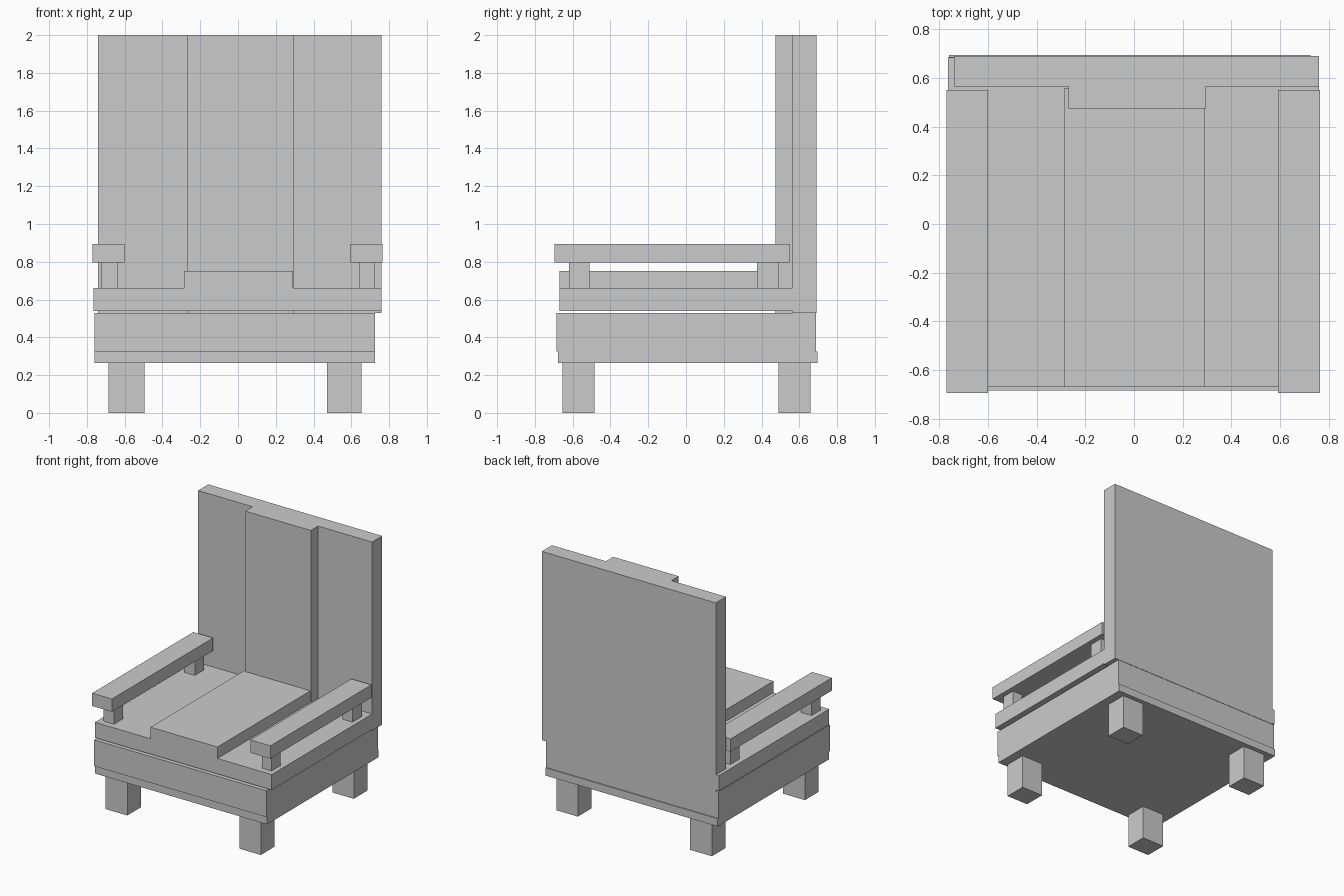
import bpy
import bmesh
from mathutils import Vector

if "Cube" in bpy.data.objects:
    bpy.data.objects.remove(bpy.data.objects["Cube"], do_unlink=True)

# Single plain grey for the whole chair
grey = bpy.data.materials.new("plain grey")
grey.use_nodes = True
colour = (0.6, 0.6, 0.6, 1)
grey.diffuse_color = colour
grey.node_tree.nodes["Principled BSDF"].inputs["Base Color"].default_value = colour


def box(name, x, y, z):
    """Flat-shaded box spanning the given x, y and z ranges."""
    low, high = (Vector(corner) for corner in zip(x, y, z))
    bm = bmesh.new()
    bmesh.ops.create_cube(bm, size=1)
    for v in bm.verts:
        v.co = (low + high) / 2 + v.co * (high - low)
    mesh = bpy.data.meshes.new(name)
    bm.to_mesh(mesh)
    bm.free()
    mesh.materials.append(grey)
    obj = bpy.data.objects.new(name, mesh)
    bpy.context.collection.objects.link(obj)
    return obj


# Base with a slightly offset lower rail
box("base", (-0.76, 0.725), (-0.685, 0.687), (0.325, 0.53))
box("base_rail", (-0.76, 0.725), (-0.677, 0.695), (0.265, 0.325))

# Seat and its raised centre cushion
box("seat", (-0.765, 0.76), (-0.67, 0.685), (0.54, 0.66))
box("seat_cushion", (-0.285, 0.292), (-0.67, 0.56), (0.66, 0.75))

# Backrest and its centre panel
box("backrest", (-0.74, 0.76), (0.565, 0.69), (0.53, 2.0))
box("backrest_panel", (-0.27, 0.295), (0.475, 0.565), (0.53, 2.0))

# Legs
for side, x in (("right", (-0.685, -0.495)), ("left", (0.47, 0.655))):
    for end, y in (("front", (-0.655, -0.485)), ("back", (0.49, 0.66))):
        box(f"{end}_{side}_leg", x, y, (0, 0.265))

# Armrests on two posts each
for side, arm_x, post_x in (("right", (-0.77, -0.6), (-0.725, -0.635)),
                            ("left", (0.593, 0.765), (0.64, 0.725))):
    box(f"{side}_armrest", arm_x, (-0.695, 0.55), (0.795, 0.895))
    for end, y in (("front", (-0.62, -0.51)), ("back", (0.375, 0.49))):
        box(f"{end}_{side}_arm_post", post_x, y, (0.66, 0.795))
